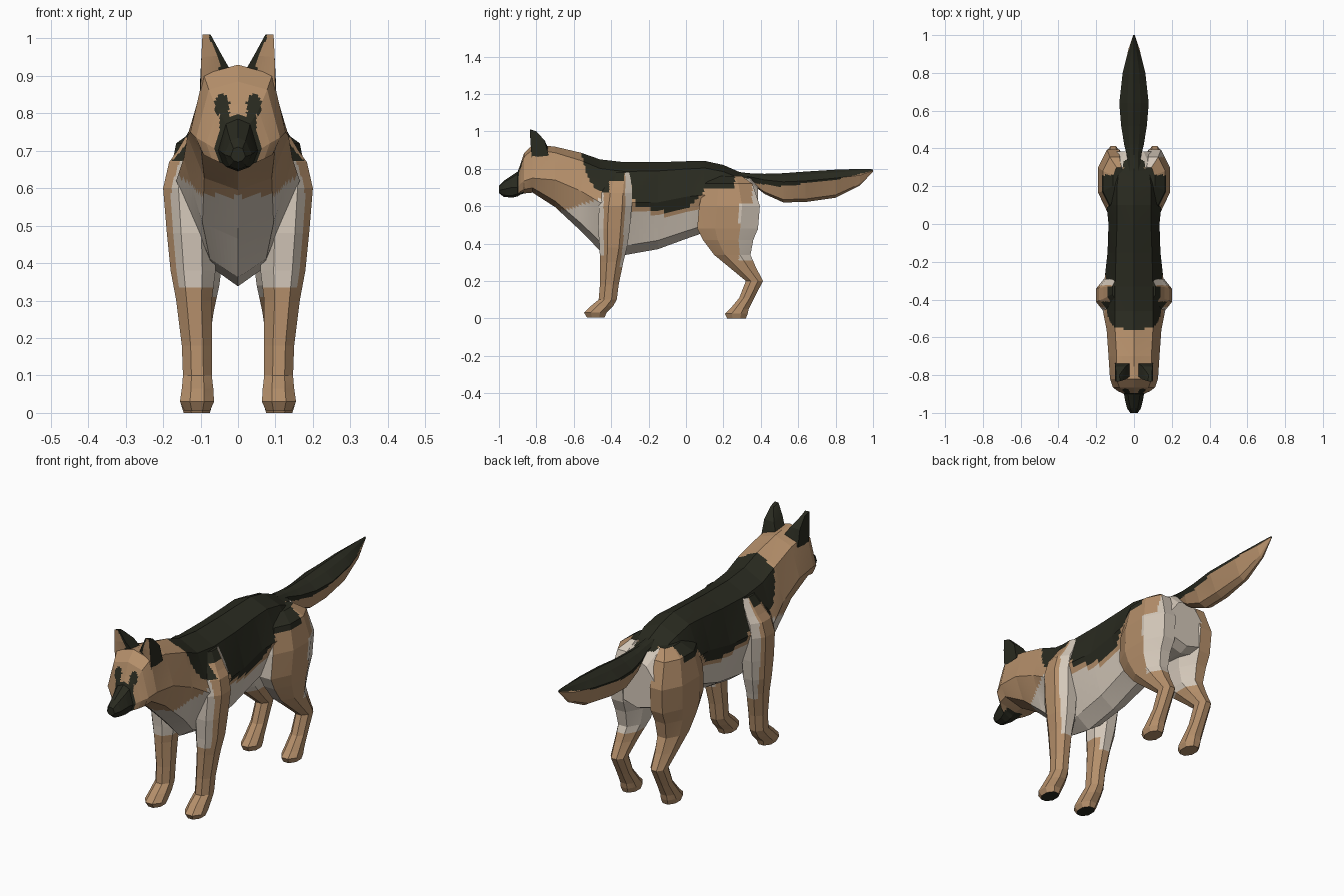
import bpy, bmesh, math
from mathutils import Vector

cube = bpy.data.objects.get("Cube")
if cube:
    bpy.data.objects.remove(cube)


def material(name, rgb):
    m = bpy.data.materials.new(name)
    m.use_nodes = True
    m.diffuse_color = (*rgb, 1)
    bsdf = m.node_tree.nodes["Principled BSDF"]
    bsdf.inputs["Base Color"].default_value = (*rgb, 1)
    bsdf.inputs["Roughness"].default_value = 0.9
    return m


TAN, CREAM, DARK = 0, 1, 2
COATS = [material("tan fur", (0.46, 0.275, 0.145)),
         material("cream fur", (0.66, 0.58, 0.49)),
         material("black fur", (0.022, 0.023, 0.014))]


def interp(points, t):
    """Straight-line interpolation through (position, value) pairs."""
    if t <= points[0][0]:
        return points[0][1]
    for (a, va), (b, vb) in zip(points, points[1:]):
        if t <= b:
            return va + (vb - va) * (t - a) / (b - a)
    return points[-1][1]


def loft(name, rings, rule, cuts=8):
    """Skin closed rings, cap the ends and colour fine faces by a rule."""
    bm = bmesh.new()
    loops = [[bm.verts.new(p) for p in ring] for ring in rings]
    n = len(loops[0])
    for a, b in zip(loops, loops[1:]):
        for i in range(n):
            j = (i + 1) % n
            bm.faces.new((a[i], a[j], b[j], b[i]))
    bm.faces.new(loops[0])
    bm.faces.new(loops[-1])
    bmesh.ops.subdivide_edges(bm, edges=bm.edges[:], cuts=cuts, use_grid_fill=True)
    bmesh.ops.recalc_face_normals(bm, faces=bm.faces[:])
    bm.normal_update()
    for f in bm.faces:
        f.material_index = rule(f.calc_center_median(), f.normal)
    mesh = bpy.data.meshes.new(name)
    bm.to_mesh(mesh)
    bm.free()
    for coat in COATS:
        mesh.materials.append(coat)
    ob = bpy.data.objects.new(name, mesh)
    bpy.context.collection.objects.link(ob)


def body_ring(y, top, bottom, wt, wm, wb, mid):
    """Eight-sided upright section: ridge, upper edge, flank, lower edge, keel."""
    h = top - bottom
    half = [(wt, top - 0.1 * h), (wm, mid), (wb, bottom + 0.1 * h)]
    ring = [(0, top)] + half + [(0, bottom)] + [(-x, z) for x, z in reversed(half)]
    return [Vector((x, y, z)) for x, z in ring]


def leg_ring(side, z, y0, y1, x0, x1):
    """Level octagon filling the given front-back and inner-outer limits."""
    k = 0.5 / math.cos(math.pi / 8)
    angles = [math.pi / 8 + i * math.pi / 4 for i in range(8)]
    return [Vector((side * ((x0 + x1) / 2 + (x1 - x0) * k * math.cos(a)),
                    (y0 + y1) / 2 + (y1 - y0) * k * math.sin(a), z)) for a in angles]


# Head and muzzle, with dark muzzle and eye patches
HEAD = [(-1.0, .71, .67, .012, .02, .012, .685),
        (-.975, .735, .65, .02, .037, .022, .69),
        (-.93, .765, .645, .028, .048, .032, .70),
        (-.9, .785, .652, .032, .053, .04, .70),
        (-.885, .825, .662, .055, .085, .07, .72),
        (-.865, .885, .668, .078, .112, .092, .735),
        (-.82, .93, .672, .092, .127, .098, .75)]


def head_rule(c, n):
    x = abs(c.x)
    if c.y < -.895 or (x < .045 and c.z < .78 and c.y < -.865):
        return DARK
    patch = ((x - .042) / .02) ** 2 + ((c.z - .822) / .03) ** 2 < 1
    streak = .022 < x < .05 and .76 < c.z < .805
    return DARK if (patch or streak) and c.y < -.85 else TAN


# Neck, chest, belly and rump, with a dark saddle
TORSO = [HEAD[-1],
         (-.70, .918, .595, .092, .135, .09, .74),
         (-.56, .885, .465, .10, .145, .095, .68),
         (-.46, .85, .362, .10, .165, .075, .62),
         (-.33, .835, .338, .10, .16, .07, .62),
         (-.15, .835, .37, .095, .14, .075, .62),
         (0, .84, .425, .09, .135, .08, .65),
         (.1, .842, .46, .09, .145, .085, .66),
         (.2, .82, .465, .09, .15, .1, .66),
         (.28, .785, .46, .08, .15, .11, .65),
         (.34, .768, .455, .07, .14, .11, .64),
         (.385, .715, .475, .05, .11, .085, .61)]
SADDLE = [(-.575, 1), (-.55, .83), (-.52, .74), (-.46, .67), (-.42, .675),
          (-.38, .72), (-.3, .71), (-.27, .6), (-.1, .57), (.02, .6),
          (.1, .68), (.2, .74), (.4, .75)]
BELLY = [(-.68, .575), (-.45, .64), (-.25, .57), (-.1, .55), (.02, .58),
         (.26, .6), (.3, .77)]


def torso_rule(c, n):
    if c.z > interp(SADDLE, c.y) and not (c.y > .29 and abs(c.x) > .055):
        return DARK
    return CREAM if c.z < interp(BELLY, c.y) else TAN


# Bushy tail, dark above and tan below
TAIL = [(.25, .785, .75, .02, .03, .02, .77),
        (.35, .775, .72, .02, .035, .02, .755),
        (.42, .773, .665, .025, .052, .03, .74),
        (.52, .776, .62, .03, .068, .035, .73),
        (.64, .785, .622, .035, .078, .035, .735),
        (.80, .795, .645, .028, .06, .025, .75),
        (.93, .799, .71, .012, .028, .012, .765),
        (1.0, .797, .785, .002, .004, .002, .79)]
TAIL_LINE = [(.3, .735), (.5, .703), (.7, .73), (.85, .752), (1.0, .79)]


def tail_rule(c, n):
    return DARK if c.z > interp(TAIL_LINE, c.y) else TAN


for name, stations, rule in (("head", HEAD, head_rule), ("torso", TORSO, torso_rule),
                             ("tail", TAIL, tail_rule)):
    loft(name, [body_ring(*s) for s in stations], rule)

# Legs: height, front, back, inner and outer limits
FRONT_LEG = [(.78, -.4, -.3, .06, .115), (.7, -.44, -.29, .06, .162),
             (.67, -.452, -.29, .06, .184), (.60, -.465, -.29, .06, .2),
             (.48, -.47, -.3, .06, .19), (.38, -.462, -.315, .06, .18),
             (.3, -.46, -.335, .07, .165), (.18, -.46, -.36, .07, .15),
             (.1, -.467, -.37, .07, .147), (.065, -.51, -.39, .066, .15),
             (.03, -.545, -.425, .064, .155), (.005, -.53, -.435, .075, .143)]
HIND_LEG = [(.76, .16, .3, .05, .11), (.72, .1, .355, .04, .165),
            (.6, .07, .395, .03, .19), (.48, .06, .385, .03, .185),
            (.42, .09, .36, .04, .178), (.34, .15, .345, .05, .165),
            (.27, .235, .375, .065, .155), (.2, .32, .412, .075, .145),
            (.11, .285, .365, .075, .145), (.05, .235, .335, .07, .15),
            (.025, .208, .33, .068, .153), (0, .22, .32, .075, .145)]


def front_leg_rule(side):
    """Tan outside and shank, cream inside, front edge and rear strip."""
    def rule(c, n):
        sole = c.z < .012 and n.z < -.8
        shoulder = c.z > (.675 if c.y < -.41 else .735) and c.y < -.33
        if sole or shoulder:
            return DARK
        rear = interp([(.27, -.355), (.38, -.338), (.6, -.325)], c.z)
        outer = n.x * side > .5 and -.44 < c.y < rear
        return TAN if c.z < (.27 if c.y > rear else .335) or outer else CREAM
    return rule


def hind_leg_rule(side):
    """Tan outside and shank, cream inside and rear, dark hip arch."""
    def rule(c, n):
        if c.z > .7 and c.y < .26:
            return DARK
        if side > 0:
            outer = n.x > .3 and c.y < (.355 if c.z > .61 else .285)
        else:
            outer = n.x < .2
        stifle = n.y < -.5 and c.z < .42
        return TAN if c.z < .31 or (outer and not stifle) else CREAM
    return rule


# Ears: tan fronts, dark backs and inner edges
EAR_BASE = [(.1, -.825, .86), (.02, -.805, .915), (.02, -.735, .905), (.102, -.735, .87)]
EAR_MID = [(.098, -.832, .95), (.043, -.822, .955), (.045, -.755, .95), (.098, -.755, .95)]
EAR_TIP = [(.095, -.835, 1.01), (.073, -.832, 1.01), (.078, -.80, 1.0), (.094, -.80, 1.0)]


def ear_rule(c, n):
    inner_edge = interp([(.9, .044), (.955, .056), (1.0, .076)], c.z)
    return TAN if n.y < -.5 and abs(c.x) > inner_edge else DARK


for side, label in ((1, "left"), (-1, "right")):
    loft(f"{label}_front_leg", [leg_ring(side, *r) for r in FRONT_LEG], front_leg_rule(side))
    loft(f"{label}_hind_leg", [leg_ring(side, *r) for r in HIND_LEG], hind_leg_rule(side))
    loft(f"{label}_ear", [[Vector((side * x, y, z)) for x, y, z in ring]
                          for ring in (EAR_BASE, EAR_MID, EAR_TIP)], ear_rule)
